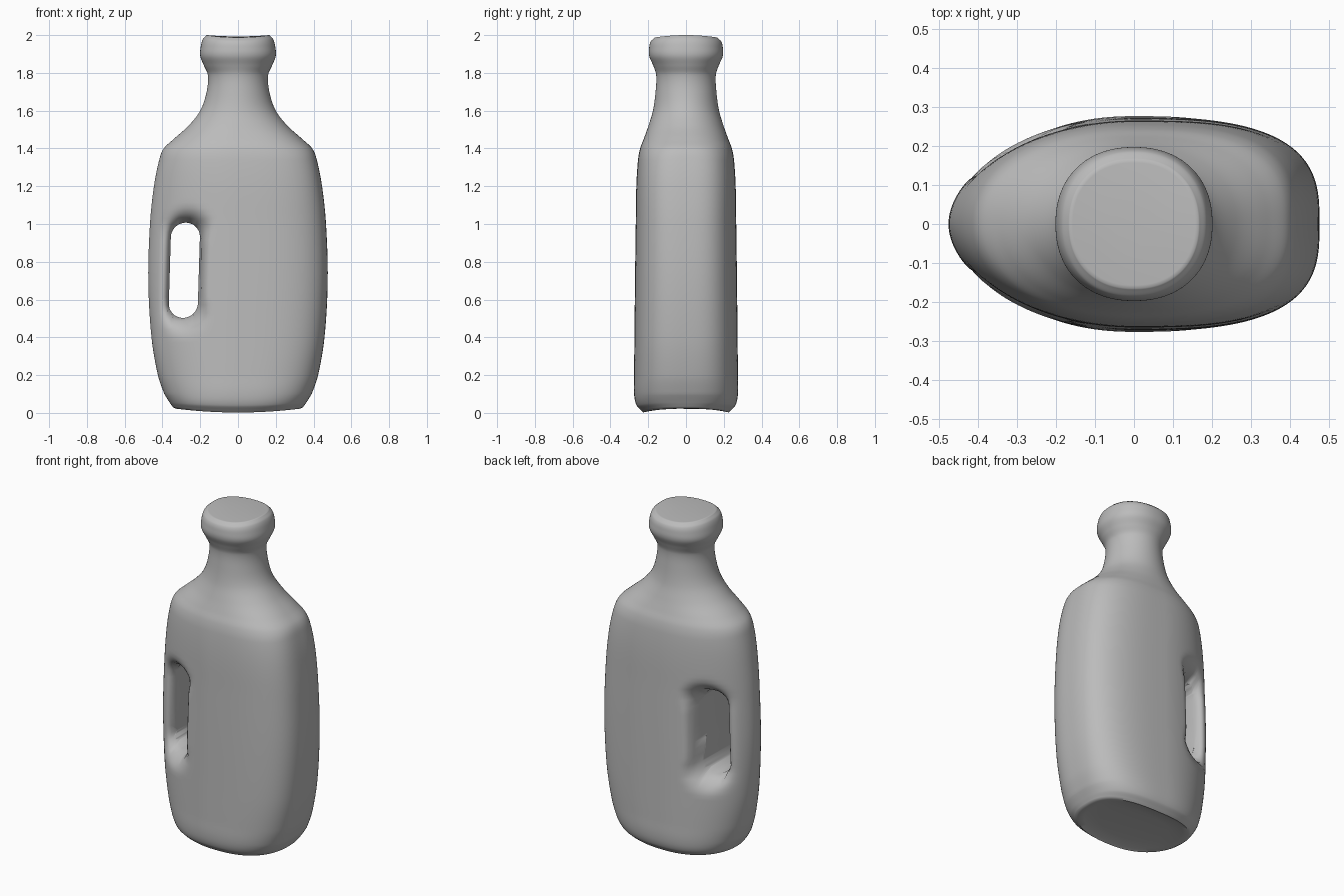
import bpy, bmesh, math

cube = bpy.data.objects.get("Cube")
if cube:
    bpy.data.objects.remove(cube)

grey = bpy.data.materials.new("grey_plastic")
grey.use_nodes = True
grey.diffuse_color = (0.5, 0.5, 0.5, 1)
grey.node_tree.nodes["Principled BSDF"].inputs["Base Color"].default_value = (0.5, 0.5, 0.5, 1)

# Silhouette: height, half width, half depth, roundness of the +x end, of the -x end
PROFILE = [
    (0.01, 0.345, 0.235, 2.6, 2.3), (0.04, 0.362, 0.262, 2.7, 2.3),
    (0.10, 0.39, 0.275, 2.8, 2.2), (0.20, 0.424, 0.275, 2.9, 2.1),
    (0.40, 0.458, 0.273, 3.0, 2.0), (0.70, 0.475, 0.27, 3.0, 1.9),
    (1.00, 0.466, 0.266, 3.0, 1.9), (1.20, 0.445, 0.263, 3.0, 2.0),
    (1.34, 0.417, 0.254, 2.9, 2.1), (1.40, 0.393, 0.243, 2.7, 2.1),
    (1.45, 0.34, 0.224, 2.5, 2.1), (1.52, 0.262, 0.199, 2.2, 2.0),
    (1.60, 0.20, 0.175, 2.0, 2.0), (1.70, 0.166, 0.161, 2.0, 2.0),
    (1.79, 0.16, 0.158, 2.0, 2.0), (1.84, 0.181, 0.174, 2.1, 2.1),
    (1.89, 0.20, 0.195, 2.2, 2.2), (1.94, 0.197, 0.195, 2.2, 2.2),
    (1.98, 0.185, 0.186, 2.2, 2.2), (2.00, 0.165, 0.165, 2.2, 2.2),
]
AROUND, STEPS = 192, 7

# Handle opening: a slightly leaning stadium
HOLE_X, HOLE_Z, HOLE_R, HOLE_H = -0.284, 0.755, 0.077, 0.175
LEAN = 0.03


def smooth_rows(rows):
    """Pass a smooth curve through the profile rows."""
    result = []
    for i in range(len(rows) - 1):
        a, b = rows[i], rows[i + 1]
        before, after = rows[max(i - 1, 0)], rows[min(i + 2, len(rows) - 1)]
        gap = b[0] - a[0]
        for s in range(STEPS):
            t = s / STEPS
            row = [a[0] + gap * t]
            for k in range(1, len(a)):
                m0 = (b[k] - before[k]) / (b[0] - before[0]) * gap
                m1 = (after[k] - a[k]) / (after[0] - a[0]) * gap
                row.append((2*t**3 - 3*t*t + 1) * a[k] + (t**3 - 2*t*t + t) * m0
                           + (3*t*t - 2*t**3) * b[k] + (t**3 - t*t) * m1)
            result.append(row)
    return result + [list(rows[-1])]


def power(value, n):
    return math.copysign(abs(value) ** (2 / n), value)


def dish(x, z):
    """Depth factor that rolls the walls inward around the handle opening."""
    dx = x - HOLE_X - LEAN * (z - HOLE_Z)
    dz = max(abs(z - HOLE_Z) - HOLE_H, 0)
    gap = math.hypot(dx, dz) - HOLE_R
    width = 0.10 if dz > 0 and dx < 0.03 else 0.05 + 0.05 * min(dz / 0.06, 1)
    if dx < 0:
        width = 0.08 + 0.02 * min(dz / 0.06, 1)
    t = min(max(gap / width, 0), 1)
    return 0.36 + 0.64 * math.sqrt(1 - (1 - t) ** 2)


def make_object(name, bm):
    bmesh.ops.recalc_face_normals(bm, faces=bm.faces)
    mesh = bpy.data.meshes.new(name)
    bm.to_mesh(mesh)
    bm.free()
    mesh.materials.append(grey)
    obj = bpy.data.objects.new(name, mesh)
    bpy.context.collection.objects.link(obj)
    return obj


# Bottle body, neck and cap as one lofted shell
bm = bmesh.new()
rings = []
for z, hw, hd, n_right, n_left in smooth_rows(PROFILE):
    ring = []
    for i in range(AROUND):
        a = 2 * math.pi * (i + 0.5) / AROUND
        n = n_right if math.cos(a) > 0 else n_left
        x, y = hw * power(math.cos(a), n), hd * power(math.sin(a), n)
        y *= dish(x, z)
        # base edge lifts towards the ends, cap edge dips at front and back
        lift = 0.025 * (x / 0.36) ** 2 * max(0, 1 - z / 0.1)
        dip = 0.015 * (y / 0.18) ** 2 * max(0, (z - 1.9) / 0.1)
        ring.append(bm.verts.new((x, y, z + lift - dip)))
    rings.append(ring)


def inset_end(ring, scale, level):
    return [bm.verts.new((v.co.x * scale, v.co.y * scale,
                          v.co.z + (level - v.co.z) * (1 - scale * scale))) for v in ring]


# Recessed base and nearly flat top
base = [inset_end(rings[0], s, 0.022) for s in (0.3, 0.6, 0.85)]
base.append([bm.verts.new((v.co.x * 0.96, v.co.y * 0.96, v.co.z - 0.008)) for v in rings[0]])
top = [inset_end(rings[-1], s, 1.993) for s in (0.95, 0.7, 0.35)]
rings = base + rings + top
for low, high in zip(rings, rings[1:]):
    for i in range(AROUND):
        j = (i + 1) % AROUND
        bm.faces.new((low[i], low[j], high[j], high[i]))
bm.faces.new(rings[0])
bm.faces.new(rings[-1])
bottle = make_object("bottle", bm)

# Cutter for the handle opening
bm = bmesh.new()
outline = []
for i in range(64):
    a = 2 * math.pi * (i + 0.5) / 64
    dz = HOLE_R * math.sin(a) + math.copysign(HOLE_H, math.sin(a))
    outline.append(bm.verts.new((HOLE_X + HOLE_R * math.cos(a) + LEAN * dz, -0.5, HOLE_Z + dz)))
face = bm.faces.new(outline)
moved = bmesh.ops.extrude_face_region(bm, geom=[face])["geom"]
bmesh.ops.translate(bm, vec=(0, 1, 0), verts=[v for v in moved if isinstance(v, bmesh.types.BMVert)])
cutter = make_object("handle_opening_cutter", bm)

cut = bottle.modifiers.new("handle_opening", "BOOLEAN")
cut.operation = "DIFFERENCE"
cut.solver = "EXACT"
cut.object = cutter
bpy.ops.object.select_all(action="DESELECT")
bottle.select_set(True)
bpy.context.view_layer.objects.active = bottle
bpy.ops.object.modifier_apply(modifier=cut.name)
bpy.data.objects.remove(cutter)
bpy.ops.object.shade_smooth_by_angle(angle=math.radians(50))
